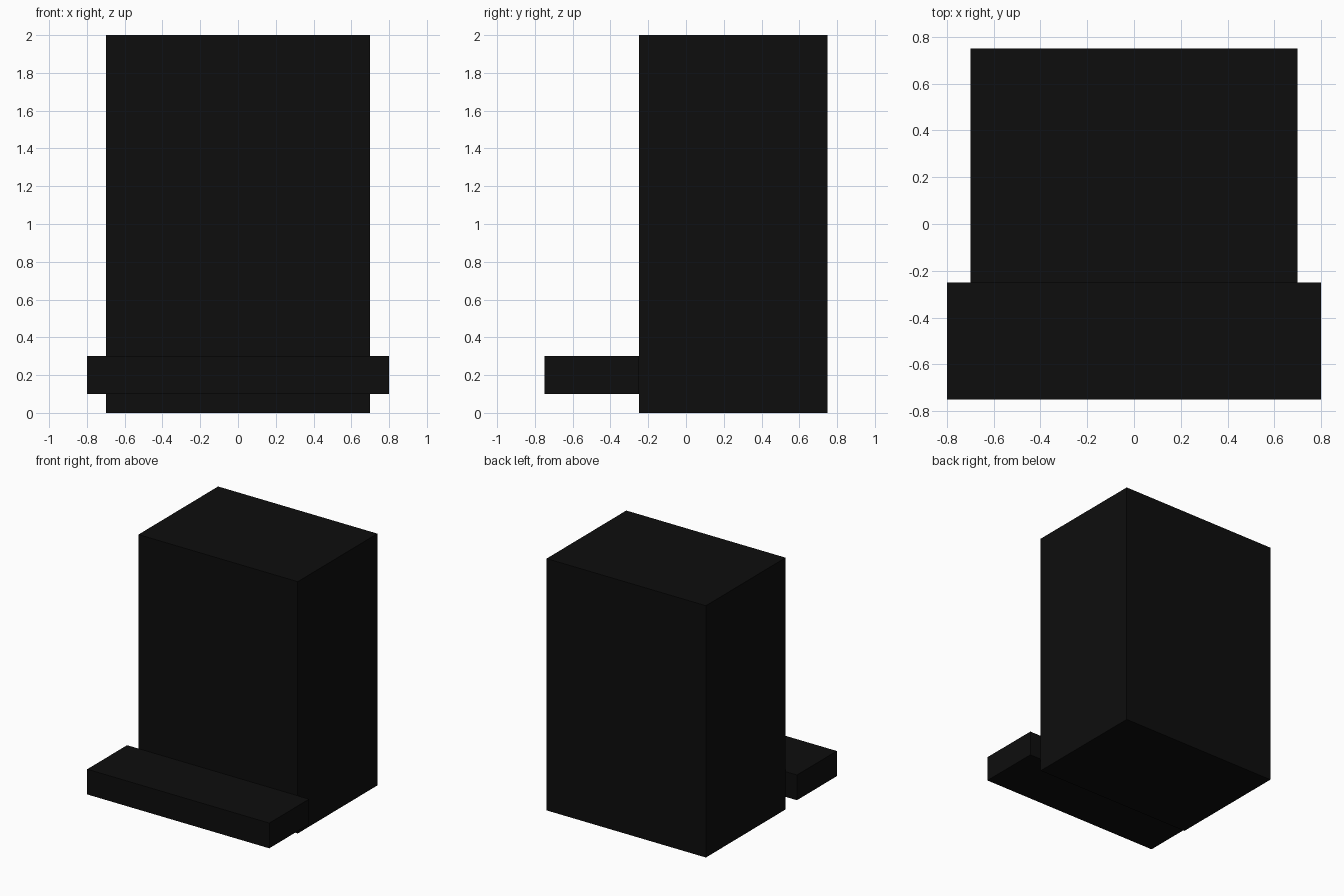
import bpy

if "Cube" in bpy.data.objects:
    bpy.data.objects.remove(bpy.data.objects["Cube"])

# Single near-black colour
black = bpy.data.materials.new("soft_black")
black.diffuse_color = (0.004, 0.004, 0.004, 1.0)
black.use_nodes = True
black.node_tree.nodes["Principled BSDF"].inputs["Base Color"].default_value = black.diffuse_color


def box(name, low, high):
    """Add a box spanning two opposite corners."""
    centre = [(a + b) / 2 for a, b in zip(low, high)]
    size = [b - a for a, b in zip(low, high)]
    bpy.ops.mesh.primitive_cube_add(size=1, location=centre)
    obj = bpy.context.object
    obj.name = name
    obj.scale = size
    bpy.ops.object.transform_apply(location=False, rotation=False, scale=True)
    obj.data.materials.append(black)
    return obj


# Tall main body
box("body", (-0.70, -0.25, 0.0), (0.70, 0.75, 2.0))

# Wide shelf projecting from the lower front
box("front_shelf", (-0.80, -0.75, 0.10), (0.80, -0.25, 0.30))
